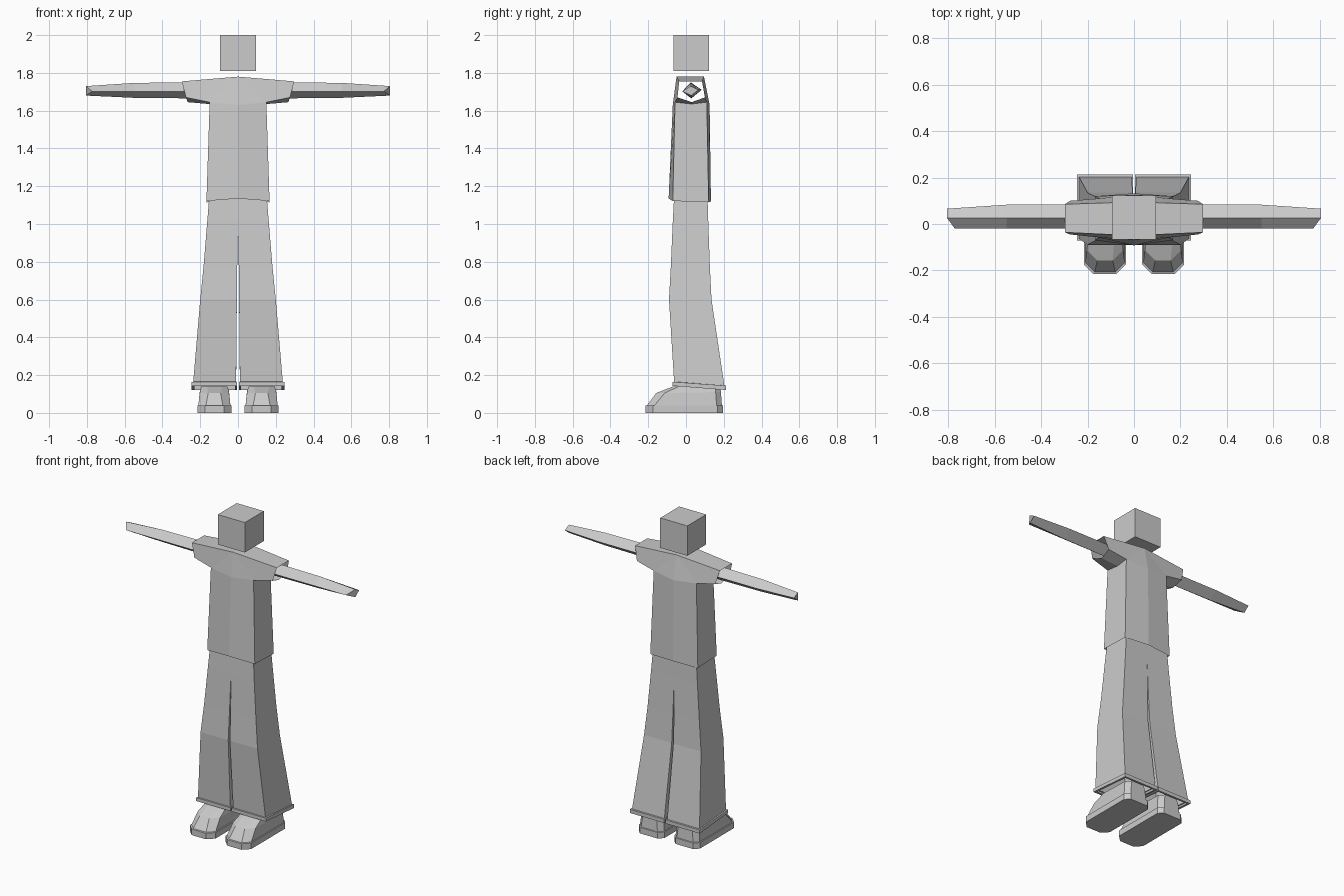
import bpy, bmesh

if "Cube" in bpy.data.objects:
    bpy.data.objects.remove(bpy.data.objects["Cube"])


def finish(name, bm):
    """Make an object from a right-hand half and mirror it across x = 0."""
    bmesh.ops.recalc_face_normals(bm, faces=bm.faces)
    me = bpy.data.meshes.new(name)
    bm.to_mesh(me)
    bm.free()
    ob = bpy.data.objects.new(name, me)
    bpy.context.collection.objects.link(ob)
    m = ob.modifiers.new("mirror", 'MIRROR')
    m.use_clip = False
    m.merge_threshold = 0.0005
    return ob


def loft(name, rings, cap_start=False, cap_end=False):
    """Skin a list of closed rings; faces lying on the mirror plane are dropped."""
    bm = bmesh.new()
    loops = [[bm.verts.new(p) for p in r] for r in rings]
    for a, b in zip(loops, loops[1:]):
        n = len(a)
        for i in range(n):
            f = [a[i], a[(i + 1) % n], b[(i + 1) % n], b[i]]
            if any(v.co.x > 1e-4 for v in f):
                bm.faces.new(f)
    if cap_start:
        bm.faces.new(loops[0])
    if cap_end:
        bm.faces.new(loops[-1])
    return finish(name, bm)


# head: plain cube
bpy.ops.mesh.primitive_cube_add(size=0.19, location=(0, 0.028, 1.905))
bpy.context.object.name = "head"

# shirt: open at hem and sleeves
P = {
    'h0': (0, -0.092, 1.135), 'h1': (0.167, -0.07, 1.122),
    'h2': (0.167, 0.12, 1.115), 'h3': (0, 0.132, 1.12),
    'a0': (0, -0.07, 1.63), 'a1': (0.15, -0.058, 1.645), 'ab': (0.15, 0.03, 1.635),
    'a2': (0.15, 0.11, 1.645), 'a3': (0, 0.125, 1.63),
    't0': (0, -0.05, 1.78), 't3': (0, 0.095, 1.78),
    'ef': (0.275, -0.045, 1.67), 'etf': (0.298, -0.036, 1.755),
    'etb': (0.298, 0.085, 1.755), 'eb': (0.275, 0.1, 1.67), 'eu': (0.267, 0.03, 1.645),
}
bm = bmesh.new()
V = {k: bm.verts.new(p) for k, p in P.items()}
for f in ("h0 h1 a1 a0", "h1 h2 a2 ab a1", "h2 h3 a3 a2", "a0 a1 t0", "a3 t3 a2",
          "t0 a1 ef etf", "t3 etb eb a2", "t0 etf etb t3", "a1 ab eu ef", "ab a2 eb eu"):
    bm.faces.new([V[k] for k in f.split()])
finish("shirt", bm)


# arms: diamond section with a slanted tip
def diamond(x, front, back, top, bottom, xf=None):
    return [(xf or x, front, 1.702), (x, 0.025, top), (x, back, 1.71), (x, 0.028, bottom)]


loft("arms", [diamond(0.24, -0.02, 0.083, 1.75, 1.665),
              diamond(0.55, -0.02, 0.083, 1.747, 1.668),
              diamond(0.805, -0.02, 0.066, 1.73, 1.68, 0.772)], True, True)


# trousers: flared legs, the bottom edge dropping towards the back
def leg(xi, xo, yf, yb, zf, zb):
    return [(xi, yf, zf), (xo, yf, zf), (xo, yb, zb), (xi, yb, zb)]


loft("trousers", [leg(0, 0.148, -0.06, 0.112, 1.2, 1.2),
                  leg(0, 0.163, -0.07, 0.118, 1.01, 1.01),
                  leg(0.004, 0.182, -0.08, 0.126, 0.78, 0.78),
                  leg(0.006, 0.2, -0.09, 0.135, 0.6, 0.6),
                  leg(0.01, 0.237, -0.063, 0.203, 0.165, 0.145)])

# trouser cuffs: flat band round each leg end
loft("cuffs", [leg(0.01, 0.237, -0.063, 0.203, 0.165, 0.145),
               leg(0.004, 0.245, -0.071, 0.213, 0.164, 0.144),
               leg(0.004, 0.245, -0.071, 0.213, 0.143, 0.121),
               leg(0.016, 0.231, -0.057, 0.199, 0.143, 0.122)])


# shoes: chamfered outlines stacked from the sole up
def shoe(w, yf, yb, zf, zb, cf=0.04):
    c, cb = 0.125, 0.028
    pts = [(-w + cf, yf, zf), (w - cf, yf, zf), (w, yf + cf, zf),
           (w, yb - cb, zb), (w - cb, yb, zb), (-w + cb, yb, zb),
           (-w, yb - cb, zb), (-w, yf + cf, zf)]
    return [(c + x, y, z) for x, y, z in pts]


loft("soles", [shoe(0.09, -0.215, 0.195, 0, 0),
               shoe(0.09, -0.215, 0.195, 0.038, 0.038),
               shoe(0.085, -0.208, 0.19, 0.04, 0.04)], True, True)
loft("shoe_uppers", [shoe(0.085, -0.208, 0.19, 0.038, 0.038),
                     shoe(0.078, -0.158, 0.185, 0.105, 0.11, 0.045),
                     shoe(0.07, -0.068, 0.182, 0.14, 0.135, 0.03)], False, True)
